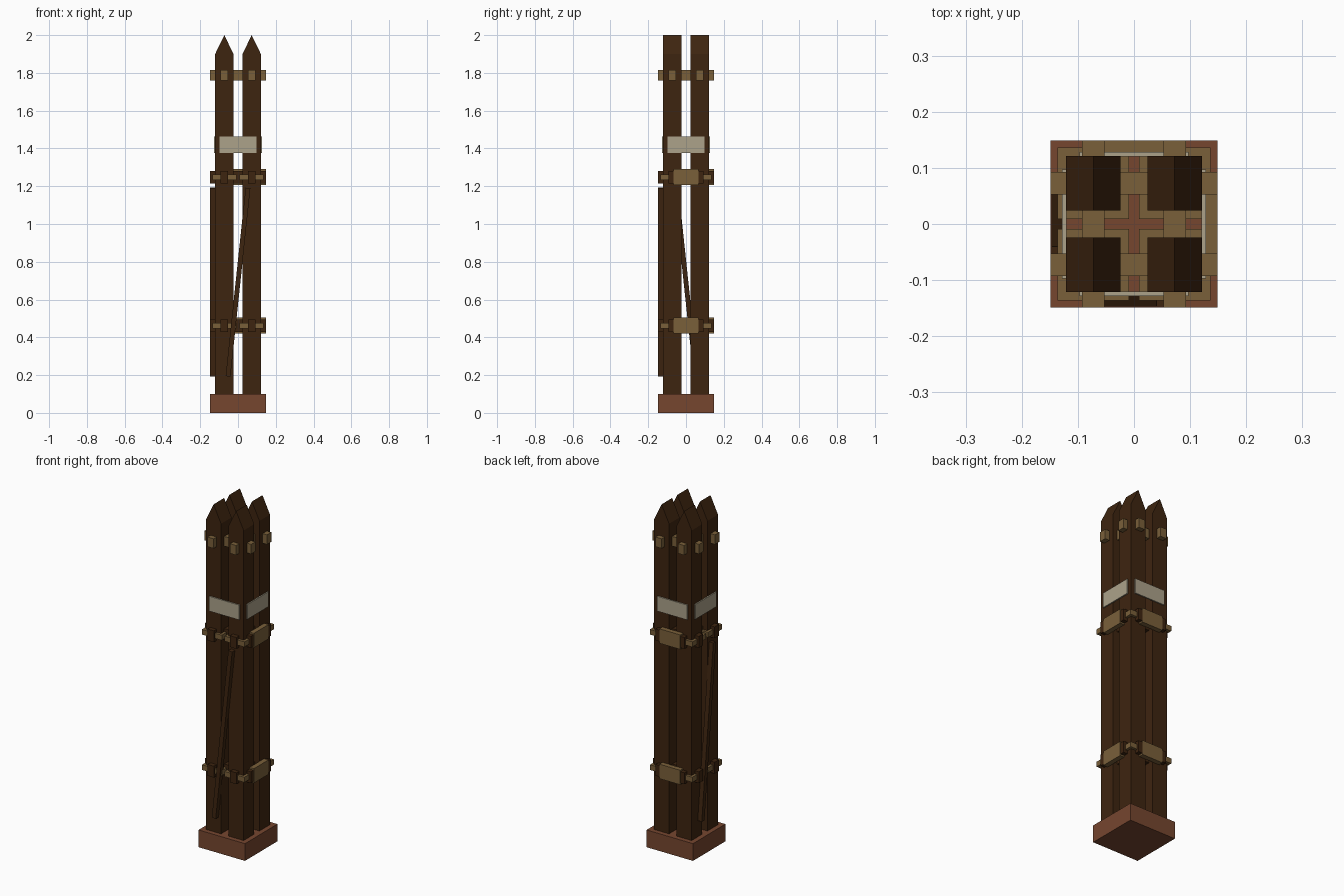
import bpy, bmesh, math
from mathutils import Matrix

if "Cube" in bpy.data.objects:
    bpy.data.objects.remove(bpy.data.objects["Cube"])


def material(name, rgb):
    m = bpy.data.materials.new(name)
    m.diffuse_color = (*rgb, 1)
    m.use_nodes = True
    m.node_tree.nodes["Principled BSDF"].inputs["Base Color"].default_value = m.diffuse_color
    return m


DARK = material("dark_timber", (0.048, 0.018, 0.005))
TAN = material("tan_wood", (0.195, 0.117, 0.042))
RED = material("red_brown_base", (0.181, 0.061, 0.028))
PALE = material("pale_plaque", (0.413, 0.361, 0.254))


def finish(name, bm, mat):
    bmesh.ops.recalc_face_normals(bm, faces=bm.faces)
    mesh = bpy.data.meshes.new(name)
    bm.to_mesh(mesh)
    bm.free()
    mesh.materials.append(mat)
    ob = bpy.data.objects.new(name, mesh)
    bpy.context.collection.objects.link(ob)
    return ob


def box(name, x, y, z, mat, turn=0.0):
    """Box from (min, max) ranges, turned about the z axis by quarter turns."""
    bm = bmesh.new()
    bmesh.ops.create_cube(bm, size=1)
    mid = [(r[0] + r[1]) / 2 for r in (x, y, z)]
    size = [r[1] - r[0] for r in (x, y, z)]
    bm.transform(Matrix.Rotation(turn, 4, 'Z') @ Matrix.Translation(mid)
                 @ Matrix.Diagonal((*size, 1)))
    return finish(name, bm, mat)


C, H = 0.0725, 0.0485      # post centre offset and half width
OUT = 0.149                # outer half width of base and bars

# Square plinth
box("base", (-OUT, OUT), (-OUT, OUT), (0, 0.1), RED)

# Four posts with gabled tops, ridge running front to back
for sx in (-1, 1):
    for sy in (-1, 1):
        bm = bmesh.new()
        cx, cy = sx * C, sy * C
        profile = [(-H, 0.09), (H, 0.09), (H, 1.9), (0, 2.0), (-H, 1.9)]
        face = bm.faces.new([bm.verts.new((cx + px, cy - H, pz)) for px, pz in profile])
        ext = bmesh.ops.extrude_face_region(bm, geom=[face])
        verts = [g for g in ext["geom"] if isinstance(g, bmesh.types.BMVert)]
        bmesh.ops.translate(bm, verts=verts, vec=(0, 2 * H, 0))
        finish("post", bm, DARK)


# Through bars crossing the posts both ways
def crossed_bars(name, z, half_w, half_h, reach, mat):
    for s in (-1, 1):
        for turn in (0, math.pi / 2):
            box(name, (-reach, reach), (s * C - half_w, s * C + half_w),
                (z - half_h, z + half_h), mat, turn)


crossed_bars("top_bar", 1.788, 0.02, 0.028, OUT, TAN)

# Two tie levels: dark bars, a tan collar on each post, plates on right and back
R = 0.0635
for z in (0.462, 1.248):
    crossed_bars("tie_bar", z, 0.02, 0.033, 0.147, DARK)
    for sx in (-1, 1):
        for sy in (-1, 1):
            box("collar", (sx * C - R, sx * C + R), (sy * C - R, sy * C + R),
                (z - 0.015, z + 0.015), TAN)
    for turn in (0, math.pi / 2):
        box("tie_plate", (0.121, OUT), (-0.067, 0.067), (z - 0.042, z + 0.042), TAN, turn)

# Pale plaque on every side
for i in range(4):
    box("plaque", (0.12, 0.128), (-0.097, 0.097), (1.377, 1.463), PALE, i * math.pi / 2)

# Slanted braces on the front and left sides
for name, turn in (("front_brace", 0), ("left_brace", -math.pi / 2)):
    bm = bmesh.new()
    bmesh.ops.create_cube(bm, size=1)
    bm.transform(Matrix.Rotation(turn, 4, 'Z')
                 @ Matrix.Translation((0, -0.134, 0.692))
                 @ Matrix.Rotation(math.atan(0.106), 4, 'Y')
                 @ Matrix.Diagonal((0.025, 0.026, 1.003, 1)))
    finish(name, bm, DARK)
